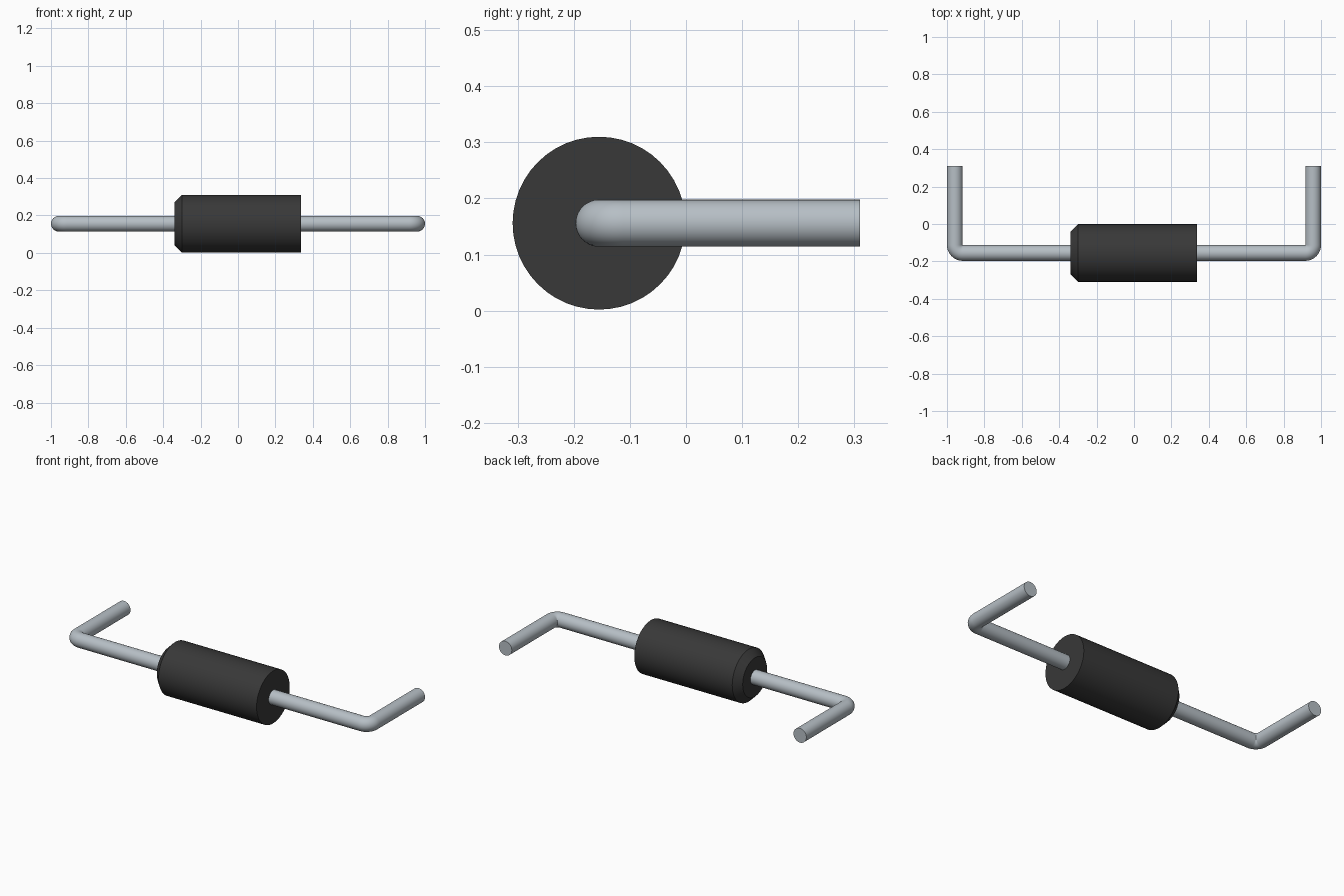
import bpy, bmesh, math
from mathutils import Vector

cube = bpy.data.objects.get("Cube")
if cube:
    bpy.data.objects.remove(cube, do_unlink=True)

AXIS_Y, AXIS_Z = -0.155, 0.156   # centre line of the body
BODY_R, WIRE_R = 0.154, 0.042
BEND_R = 0.043                   # centre-line radius of the wire bend


def material(name, rgb):
    mat = bpy.data.materials.new(name)
    mat.use_nodes = True
    mat.diffuse_color = (*rgb, 1)
    bsdf = mat.node_tree.nodes["Principled BSDF"]
    bsdf.inputs["Base Color"].default_value = (*rgb, 1)
    bsdf.inputs["Roughness"].default_value = 0.5
    return mat


def sweep(name, stations, sides, mat):
    """Skin circles given as (centre, heading angle in the xy plane, radius)."""
    bm = bmesh.new()
    rings = []
    for centre, heading, radius in stations:
        side = Vector((-math.sin(heading), math.cos(heading), 0))
        ring = []
        for i in range(sides):
            a = 2 * math.pi * i / sides
            offset = side * math.cos(a) + Vector((0, 0, math.sin(a)))
            ring.append(bm.verts.new(Vector(centre) + offset * radius))
        rings.append(ring)
    for r0, r1 in zip(rings, rings[1:]):
        for i in range(sides):
            j = (i + 1) % sides
            bm.faces.new((r0[i], r0[j], r1[j], r1[i]))
    bm.faces.new(rings[0])
    bm.faces.new(rings[-1])
    bmesh.ops.recalc_face_normals(bm, faces=bm.faces)
    mesh = bpy.data.meshes.new(name)
    bm.to_mesh(mesh)
    bm.free()
    mesh.materials.append(mat)
    obj = bpy.data.objects.new(name, mesh)
    bpy.context.collection.objects.link(obj)
    bpy.ops.object.select_all(action='DESELECT')
    obj.select_set(True)
    bpy.context.view_layer.objects.active = obj
    bpy.ops.object.shade_smooth_by_angle(angle=math.radians(30))
    return obj


black = material("black_plastic", (0.04, 0.04, 0.04))
metal = material("tinned_metal", (0.47, 0.52, 0.56))

# Body: cylinder chamfered at its right end
profile = [(-0.34, BODY_R - 0.04), (-0.30, BODY_R), (0.337, BODY_R)]
sweep("body", [((x, AXIS_Y, AXIS_Z), 0, r) for x, r in profile], 48, black)

# Leads: straight out of the body, bent towards the back
for name, s in (("left_lead", 1), ("right_lead", -1)):
    bend_x, bend_y = 1 - WIRE_R - BEND_R, AXIS_Y + BEND_R
    path = [((0.30, AXIS_Y), 0)]
    for k in range(13):
        t = math.pi / 2 * k / 12
        path.append(((bend_x + BEND_R * math.sin(t),
                      bend_y - BEND_R * math.cos(t)), t))
    path.append(((1 - WIRE_R, 0.31), math.pi / 2))
    sweep(name, [((s * x, y, AXIS_Z), s * t, WIRE_R) for (x, y), t in path],
          32, metal)
